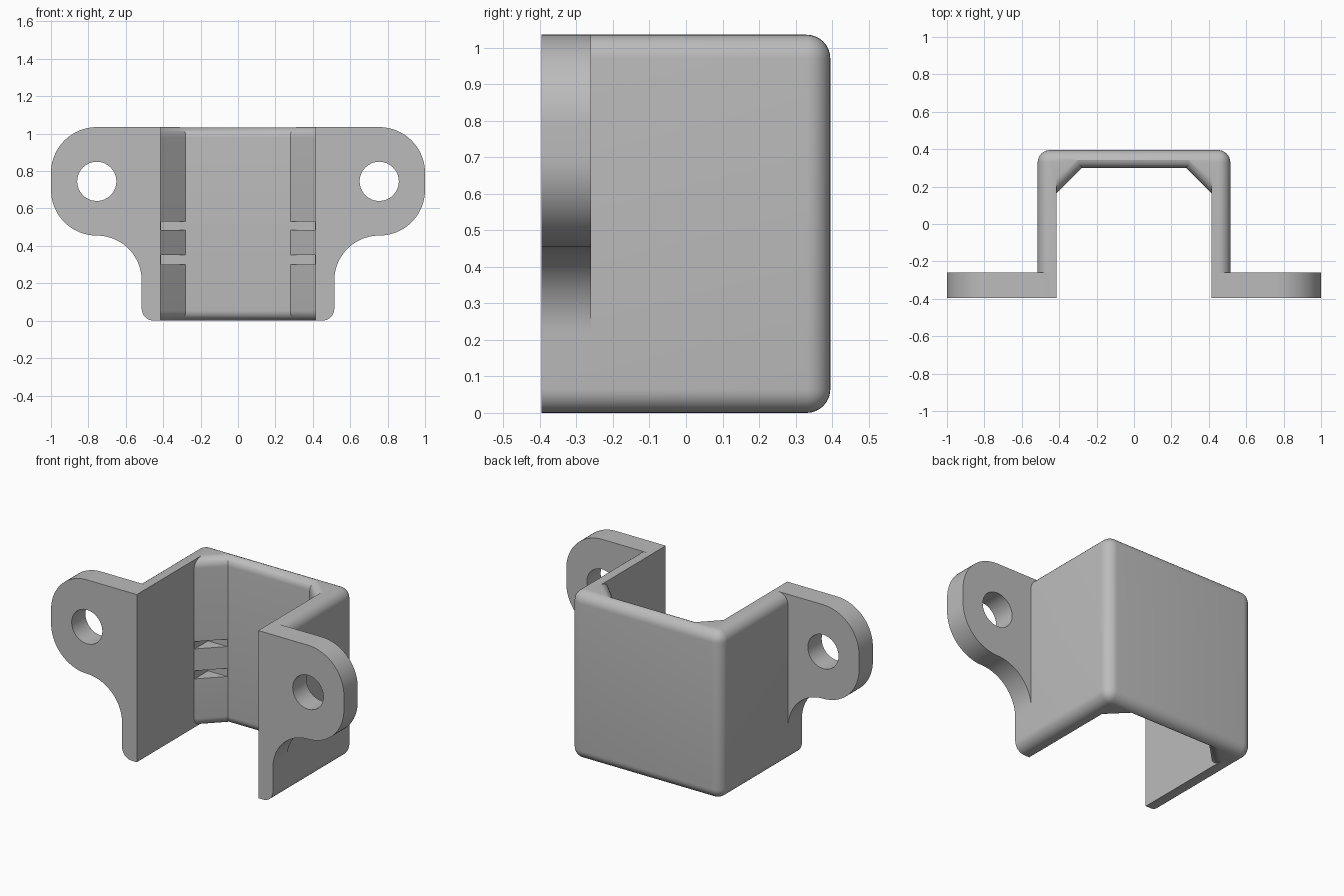
import bpy, bmesh
from math import sin, cos, pi, sqrt, radians

cube = bpy.data.objects.get("Cube")
if cube:
    bpy.data.objects.remove(cube, do_unlink=True)

H = 1.035            # height
FRONT, BACK = -0.395, 0.395
OUT, INN = 0.515, 0.415   # outer and inner half widths
R = 0.065            # outer rounding
FLARE = 0.055        # rounding of the channel mouth

grey = bpy.data.materials.new("plain grey")
grey.use_nodes = True
grey.diffuse_color = (0.5, 0.5, 0.5, 1)
grey.node_tree.nodes["Principled BSDF"].inputs["Base Color"].default_value = (0.5, 0.5, 0.5, 1)


def add_object(name, bm):
    bmesh.ops.recalc_face_normals(bm, faces=bm.faces)
    mesh = bpy.data.meshes.new(name)
    bm.to_mesh(mesh)
    bm.free()
    mesh.materials.append(grey)
    obj = bpy.data.objects.new(name, mesh)
    bpy.context.collection.objects.link(obj)
    return obj


def box(x0, x1, y0, y1, z0, z1):
    bm = bmesh.new()
    bmesh.ops.create_cube(bm, size=1)
    for v in bm.verts:
        v.co = (x1 if v.co.x > 0 else x0, y1 if v.co.y > 0 else y0, z1 if v.co.z > 0 else z0)
    return bm


def loft(rings):
    """Closed solid through matching rings of points."""
    bm = bmesh.new()
    rows = [[bm.verts.new(p) for p in ring] for ring in rings]
    n = len(rows[0])
    for a, b in zip(rows, rows[1:]):
        for i in range(n):
            j = (i + 1) % n
            bm.faces.new((a[i], a[j], b[j], b[i]))
    bm.faces.new(rows[0])
    bm.faces.new(rows[-1])
    return bm


def cut(obj, cutter):
    mod = obj.modifiers.new("cut", 'BOOLEAN')
    mod.operation, mod.solver, mod.object = 'DIFFERENCE', 'EXACT', cutter
    bpy.context.view_layer.update()
    dg = bpy.context.evaluated_depsgraph_get()
    mesh = bpy.data.meshes.new_from_object(obj.evaluated_get(dg))
    obj.modifiers.clear()
    obj.data = mesh
    bpy.data.objects.remove(cutter, do_unlink=True)


def smooth(obj):
    bpy.ops.object.select_all(action='DESELECT')
    obj.select_set(True)
    bpy.context.view_layer.objects.active = obj
    bpy.ops.object.shade_smooth_by_angle(angle=radians(30))


def arc(cx, cz, r, start, end, steps=20):
    angles = [radians(start + (end - start) * i / steps) for i in range(steps + 1)]
    return [(cx + r * cos(a), cz + r * sin(a)) for a in angles]


# Body: block rounded everywhere except around its open front
bm = box(-OUT, OUT, FRONT, BACK, 0, H)
edges = [e for e in bm.edges if any(v.co.y > 0 for v in e.verts)]
bmesh.ops.bevel(bm, geom=edges, offset=R, segments=8, profile=0.5, affect='EDGES')
body = add_object("bracket_body", bm)


# Channel with chamfered back corners, flaring at top and bottom
def channel_ring(z, o):
    half = [(INN, FRONT - 0.1), (INN, 0.165 + o * sqrt(2)), (0.28 + o * (sqrt(2) - 1), 0.30 + o)]
    return [(x, y, z) for x, y in half] + [(-x, y, z) for x, y in reversed(half)]


flare = [(FLARE * (1 - cos(t)), FLARE * (1 - sin(t))) for t in [i * pi / 16 for i in range(9)]]
levels = [(-0.1, FLARE)] + [(d, o) for d, o in flare]
levels += [(H - d, o) for d, o in reversed(levels)]
cut(body, add_object("channel_cutter", loft([channel_ring(z, o) for z, o in levels])))

# Two slots across the corner ribs
for z0, z1 in ((0.30, 0.35), (0.485, 0.53)):
    cut(body, add_object("slot_cutter", box(0.002 - INN, INN - 0.002, 0, 0.298, z0, z1)))
smooth(body)

# Mounting ears with a bolt hole, blending down into the side walls
EAR_X, EAR_R, LOW = 0.755, 0.245, 0.455
outline = [(0.45, H)]
outline += arc(EAR_X, H - EAR_R, EAR_R, 90, 0)
outline += arc(EAR_X, LOW + EAR_R, EAR_R, 0, -90)
outline += arc(EAR_X, LOW - 0.24, 0.24, 90, 180)[1:]
outline += [(0.45, LOW - 0.24)]
for side, name in ((1, "left_ear"), (-1, "right_ear")):
    ear = add_object(name, loft([[(side * x, y, z) for x, z in outline] for y in (FRONT, -0.26)]))
    hole = arc(EAR_X, 0.745, 0.105, 0, 348.75, 31)
    cut(ear, add_object("hole_cutter", loft([[(side * x, y, z) for x, z in hole] for y in (-0.5, -0.1)])))
    smooth(ear)
